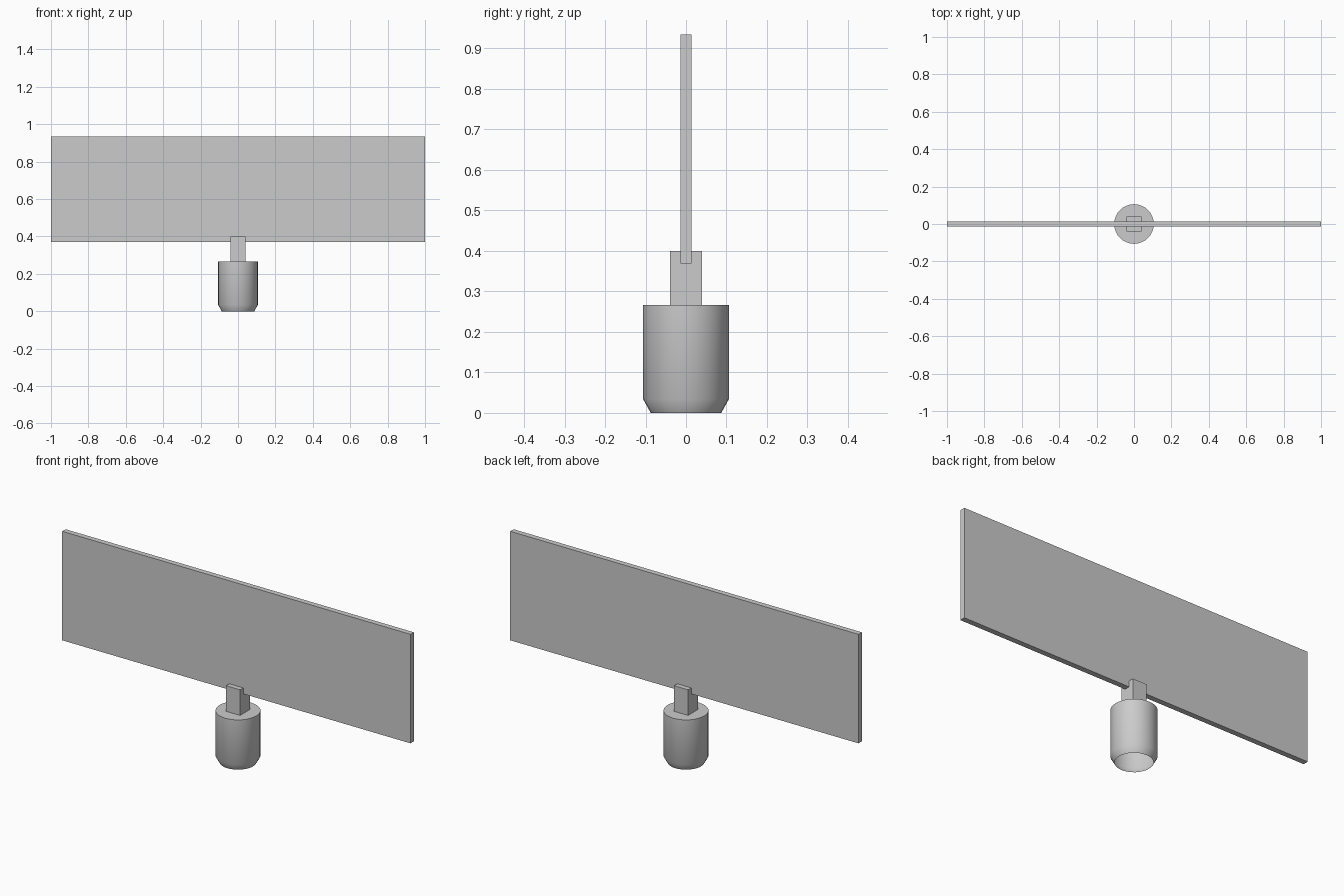
import bpy
import bmesh
import math

cube = bpy.data.objects.get("Cube")
if cube:
    bpy.data.objects.remove(cube, do_unlink=True)

grey = bpy.data.materials.new("light grey")
grey.use_nodes = True
colour = (0.6, 0.6, 0.6, 1)
grey.diffuse_color = colour
grey.node_tree.nodes["Principled BSDF"].inputs["Base Color"].default_value = colour


def add_object(name, bm):
    bmesh.ops.recalc_face_normals(bm, faces=bm.faces)
    mesh = bpy.data.meshes.new(name)
    bm.to_mesh(mesh)
    bm.free()
    mesh.materials.append(grey)
    obj = bpy.data.objects.new(name, mesh)
    bpy.context.collection.objects.link(obj)
    return obj


def box(name, width, depth, bottom, top):
    bm = bmesh.new()
    bmesh.ops.create_cube(bm, size=1)
    bmesh.ops.scale(bm, vec=(width, depth, top - bottom), verts=bm.verts)
    bmesh.ops.translate(bm, vec=(0, 0, (bottom + top) / 2), verts=bm.verts)
    return add_object(name, bm)


def open_cup(name, profile, sides=32):
    """Spin a (radius, height) profile around z, capped on top, open below."""
    bm = bmesh.new()
    rings = [[bm.verts.new((r * math.cos(math.tau * i / sides),
                            r * math.sin(math.tau * i / sides), z))
              for i in range(sides)] for r, z in profile]
    for low, high in zip(rings, rings[1:]):
        for i in range(sides):
            j = (i + 1) % sides
            bm.faces.new((low[i], low[j], high[j], high[i]))
    bm.faces.new(rings[-1])
    return add_object(name, bm)


# Round hollow foot with a tapered lower rim
foot = open_cup("round_foot", [(0.087, 0), (0.106, 0.034), (0.106, 0.267)])
bpy.context.view_layer.objects.active = foot
foot.select_set(True)
bpy.ops.object.shade_smooth_by_angle(angle=math.radians(40))

# Square post gripping the lower edge of the panel
box("square_post", 0.08, 0.08, 0.267, 0.40)

# Wide thin panel
box("flat_panel", 2.0, 0.028, 0.369, 0.935)
